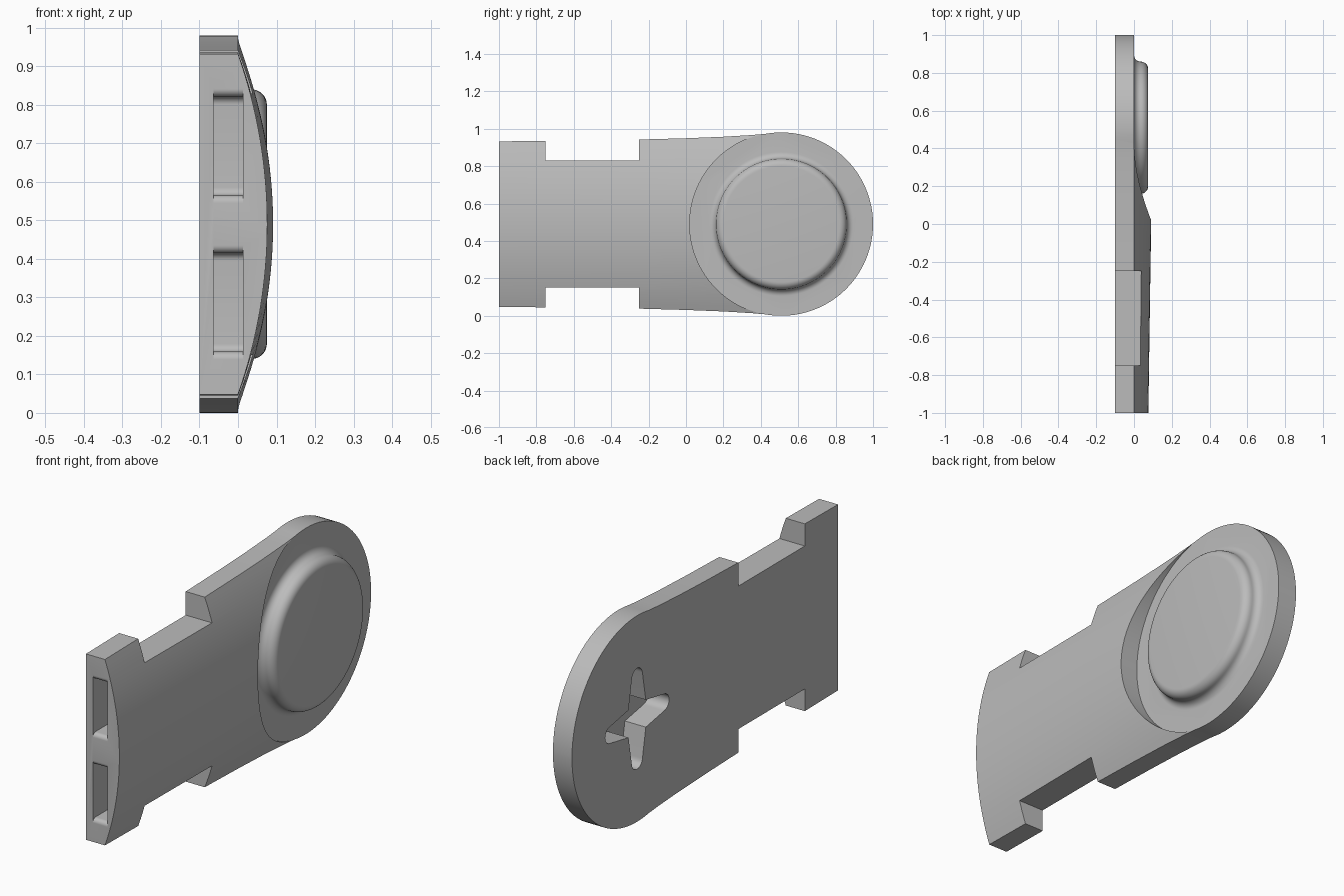
import bpy, bmesh
from math import sin, cos, pi, radians, sqrt

cube = bpy.data.objects.get("Cube")
if cube:
    bpy.data.objects.remove(cube, do_unlink=True)

BACK, MID = -0.1, 0.49          # back plane x, centre height z
CY, R = 0.51, 0.49              # round head centre y and radius

grey = bpy.data.materials.new("plain grey")
grey.use_nodes = True
grey.diffuse_color = (0.5, 0.5, 0.5, 1)
grey.node_tree.nodes["Principled BSDF"].inputs["Base Color"].default_value = (0.5, 0.5, 0.5, 1)


def loft(name, rings):
    """Solid through a list of equal-length closed rings."""
    bm = bmesh.new()
    loops = [[bm.verts.new(p) for p in ring] for ring in rings]
    n = len(loops[0])
    for a, b in zip(loops, loops[1:]):
        for i in range(n):
            j = (i + 1) % n
            bm.faces.new((a[i], a[j], b[j], b[i]))
    bm.faces.new(loops[0])
    bm.faces.new(loops[-1])
    bmesh.ops.recalc_face_normals(bm, faces=bm.faces)
    mesh = bpy.data.meshes.new(name)
    bm.to_mesh(mesh)
    bm.free()
    mesh.materials.append(grey)
    obj = bpy.data.objects.new(name, mesh)
    bpy.context.collection.objects.link(obj)
    return obj


def prism(name, outline, x0, x1):
    """Extrude a (y, z) outline along x."""
    return loft(name, [[(x, y, z) for y, z in outline] for x in (x0, x1)])


def lathe(name, profile, steps=96):
    """Turn an (r, x) profile around the head axis."""
    return loft(name, [[(x, CY + r * cos(2 * pi * i / steps), MID + r * sin(2 * pi * i / steps))
                        for i in range(steps)] for r, x in profile])


def arc(cy, cz, r, a0, a1, n=8):
    return [(cy + r * cos(radians(a0 + (a1 - a0) * i / n)),
             cz + r * sin(radians(a0 + (a1 - a0) * i / n))) for i in range(n + 1)]


def combine(target, tool, operation):
    mod = target.modifiers.new(operation, 'BOOLEAN')
    mod.operation, mod.solver, mod.object = operation, 'EXACT', tool
    bpy.context.view_layer.objects.active = target
    bpy.ops.object.modifier_apply(modifier=mod.name)
    bpy.data.objects.remove(tool, do_unlink=True)


# Domed body: (y, half width, dome height), tapering into the round head
stations = [(-1, 0.442, 0.076), (-0.25, 0.452, 0.087), (0, 0.459, 0.091),
            (0.2, 0.467, 0.093), (0.35, 0.476, 0.094)]
for i in range(33):
    t = radians(-10 + 99 * i / 32)
    stations.append((CY + R * sin(t), R * cos(t), 0.095))


def section(y, h, sag, n=32):
    rad = (h * h + sag * sag) / (2 * sag) if sag < h else None
    ring = [(BACK, y, MID - h)]
    for i in range(n + 1):
        u = -1 + 2 * i / n
        x = sqrt(rad * rad - (u * h) ** 2) - rad + sag if rad else sag * (1 - u * u)
        ring.append((max(x, 0), y, MID + u * h))
    return ring + [(BACK, y, MID + h)]


body = loft("tag_body", [section(*s) for s in stations])

# Flat seat on the head, then the raised round boss
combine(body, lathe("seat_cutter", [(R + 0.0006, 0), (R + 0.0006, 0.3)]), 'DIFFERENCE')
boss_profile = ([(0.385, -0.02)] + arc(0.385, 0.035, 0.035, 270, 180)
                + arc(0.31, 0.035, 0.04, 0, 90)[1:])
combine(body, lathe("boss", boss_profile), 'UNION')

for side in (-1, 1):
    # Edge notches
    notch = [(y, MID + side * h) for y, h in
             ((-0.75, 0.34), (-0.25, 0.34), (-0.25, 0.7), (-0.75, 0.7))]
    combine(body, prism("notch_cutter", notch, -0.3, 0.3), 'DIFFERENCE')
    # End pockets with flared mouths and rounded floors
    mid, half, depth, r = MID + side * 0.203, 0.128, 0.2, 0.02
    edge = ([(-1.05, half + r)] + arc(-1 + r, half + r, r, 180, 270)
            + arc(-1 + depth - r, half - r, r, 90, 0))
    pocket = [(y, mid + z) for y, z in edge] + [(y, mid - z) for y, z in reversed(edge)]
    combine(body, prism("pocket_cutter", pocket, -0.063, 0.013), 'DIFFERENCE')

# Cross-shaped recess in the back with tapered, round-tipped arms
cross = []
for k in range(4):
    c, s = cos(k * pi / 2), sin(k * pi / 2)
    arm = [(0.065, -0.065)] + arc(0.2, 0, 0.04, -85, 85, 12)
    cross += [(CY + a * c - b * s, MID + a * s + b * c) for a, b in arm]
combine(body, prism("cross_cutter", cross, -0.2, 0.01), 'DIFFERENCE')

bpy.ops.object.select_all(action='DESELECT')
body.select_set(True)
bpy.context.view_layer.objects.active = body
bpy.ops.object.shade_smooth_by_angle(angle=radians(25))
